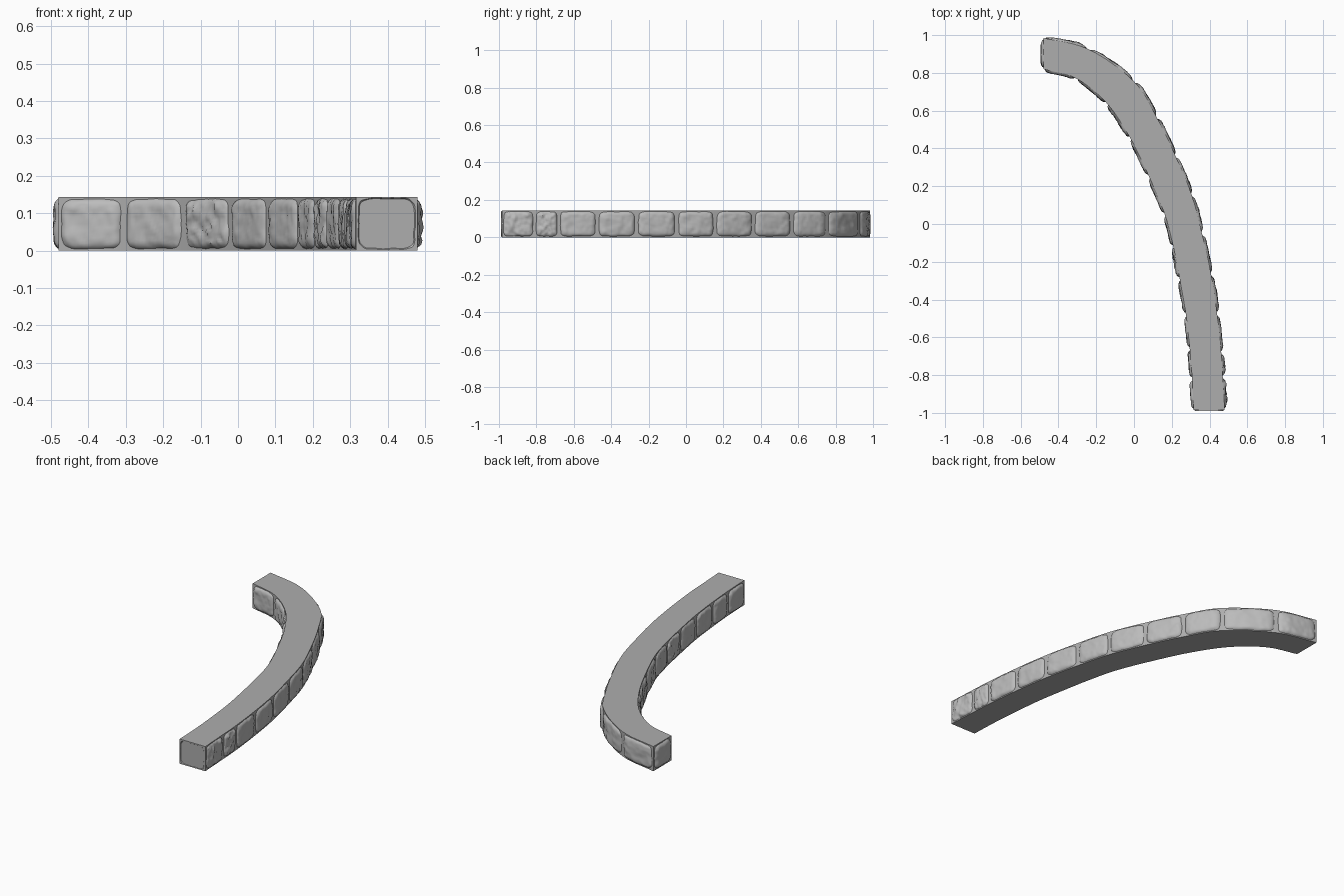
import bpy, bmesh, math
from mathutils import Vector, noise

cube = bpy.data.objects.get("Cube")
if cube:
    bpy.data.objects.remove(cube)

HEIGHT = 0.143
STEPS = 6

# Joints between stones along each face, listed from the back end to the front end
outer = [(-.48, .985), (-.24, .925), (.0, .755), (.12, .565), (.22, .36), (.305, .155),
         (.36, -.05), (.408, -.265), (.44, -.475), (.462, -.68), (.47, -.81), (.48, -.985)]
inner = [(-.48, .82), (-.305, .77), (-.145, .64), (-.02, .455), (.08, .25), (.163, .05),
         (.208, -.12), (.242, -.29), (.275, -.48), (.295, -.66), (.308, -.82), (.315, -.985)]
back_end = [inner[0], outer[0]]
front_end = [outer[-1], inner[-1]]


def make_material(name, value):
    mat = bpy.data.materials.new(name)
    mat.use_nodes = True
    colour = (value, value, value, 1)
    mat.diffuse_color = colour
    mat.node_tree.nodes["Principled BSDF"].inputs["Base Color"].default_value = colour
    return mat


stone_grey = make_material("stone grey", 0.5)
mortar_grey = make_material("mortar grey", 0.42)


def point_on(path, t):
    """Smooth curve through the joints; whole values of t land on joints."""
    last = len(path) - 1
    i = min(max(int(t), 0), last - 1)
    f = t - i
    b, c = Vector(path[i]), Vector(path[i + 1])
    a = Vector(path[i - 1]) if i > 0 else 2 * b - c
    d = Vector(path[i + 2]) if i + 2 <= last else 2 * c - b
    return b + 0.5 * f * (c - a + f * (2*a - 5*b + 4*c - d + f * (3*(b - c) + d - a)))


def finish(bm, name, mat):
    bmesh.ops.recalc_face_normals(bm, faces=bm.faces)
    mesh = bpy.data.meshes.new(name)
    bm.to_mesh(mesh)
    bm.free()
    mesh.materials.append(mat)
    obj = bpy.data.objects.new(name, mesh)
    bpy.context.collection.objects.link(obj)
    return obj


def wall_core():
    """Solid curved bar with flat top and bottom."""
    bm = bmesh.new()
    rings = []
    for k in range((len(outer) - 1) * STEPS + 1):
        o, i = point_on(outer, k / STEPS), point_on(inner, k / STEPS)
        rings.append([bm.verts.new((p.x, p.y, z))
                      for p, z in ((o, 0), (o, HEIGHT), (i, HEIGHT), (i, 0))])
    for r, s in zip(rings, rings[1:]):
        for j in range(4):
            n = (j + 1) % 4
            bm.faces.new((r[j], r[n], s[n], s[j]))
    bm.faces.new(rings[0])
    bm.faces.new(rings[-1])
    return finish(bm, "wall_core", mortar_grey)


def stone(name, path, index, side, seed, rough):
    """Rounded, weathered stone bulging out of the face between two joints."""
    bm = bmesh.new()
    cols, rows = 30, 22
    shift = Vector((seed * 7.3, seed * 3.1, seed * 1.7))
    half = (Vector(path[index + 1]) - Vector(path[index])).length / 2
    grid = []
    for a in range(cols + 1):
        line = []
        for b in range(rows + 1):
            u = math.sin(math.pi * (a / cols - 0.5))
            v = math.sin(math.pi * (b / rows - 0.5))
            edge = max(abs(u), abs(v))
            # Round the corners and wobble the outline
            r = (u**6 + v**6) ** (1 / 6) or 1
            scale = edge / r * (1 - 0.035 * (1 + noise.noise(Vector((u, v, 0)) * 2.5 + shift)))
            along = u * scale * (1 - 0.004 / half)
            z = HEIGHT / 2 * (1 + v * scale * 0.99)
            t = index + 0.5 + along / 2
            p = point_on(path, t)
            tangent = (point_on(path, t + 0.01) - point_on(path, t - 0.01)).normalized()
            normal = Vector((-tangent.y, tangent.x)) * side
            # Bulge with chipped, uneven relief
            where = Vector((along * half, z, 0))
            relief = 0.004 * noise.noise(where * 22 + shift)
            relief += 0.003 * rough * noise.noise(where * 55 + shift)
            relief += 0.006 * (rough - 1) * noise.noise(where * 35 - shift)
            depth = -0.004 + (0.016 + relief) * (1 - edge**9)
            p = p + normal * depth
            line.append(bm.verts.new((p.x, p.y, z)))
        grid.append(line)
    for l, m in zip(grid, grid[1:]):
        for j in range(rows):
            bm.faces.new((l[j], m[j], m[j + 1], l[j + 1]))
    obj = finish(bm, name, stone_grey)
    # Keep every open patch facing away from the wall
    mid = point_on(path, index + 0.5)
    tangent = point_on(path, index + 0.51) - point_on(path, index + 0.49)
    out = Vector((-tangent.y, tangent.x, 0)) * side
    middle_face = obj.data.polygons[len(obj.data.polygons) // 2]
    if middle_face.normal.dot(out) < 0:
        obj.data.flip_normals()
    return obj


core = wall_core()
stones = []
for label, path, side, broken in (("outer", outer, 1, (9, 10)), ("inner", inner, -1, (2, 6)),
                                  ("back_end", back_end, 1, ()), ("front_end", front_end, -1, (0,))):
    for i in range(len(path) - 1):
        stones.append(stone(f"{label}_stone_{i + 1}", path, i, side, len(stones) + 1,
                            2 if i in broken else 1))

bpy.ops.object.select_all(action='DESELECT')
for obj in [core] + stones:
    obj.select_set(True)
bpy.context.view_layer.objects.active = core
bpy.ops.object.shade_smooth_by_angle(angle=math.radians(40))
